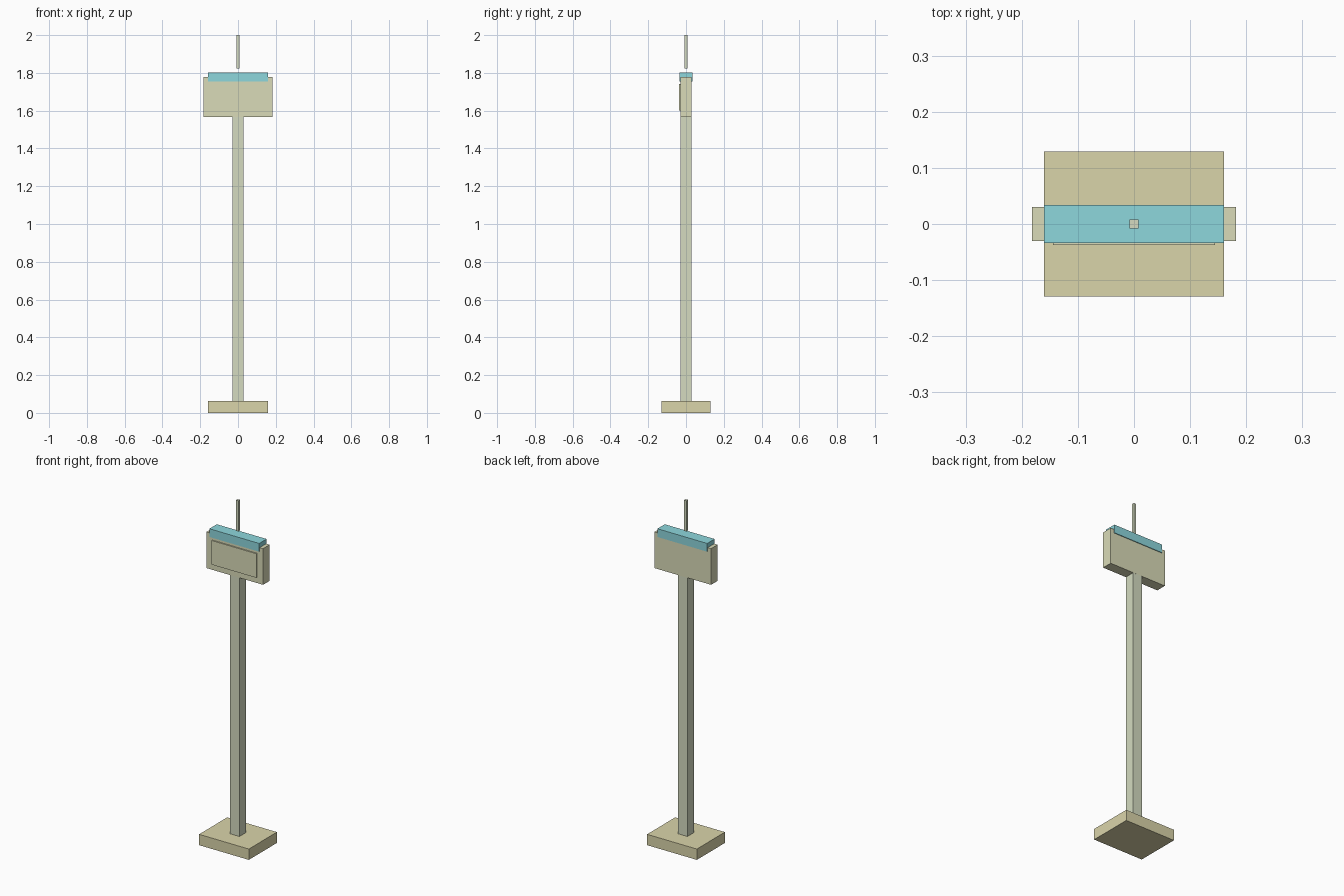
import bpy

if "Cube" in bpy.data.objects:
    bpy.data.objects.remove(bpy.data.objects["Cube"])


def material(name, rgb):
    mat = bpy.data.materials.new(name)
    mat.diffuse_color = (*rgb, 1)
    mat.use_nodes = True
    mat.node_tree.nodes["Principled BSDF"].inputs["Base Color"].default_value = mat.diffuse_color
    return mat


def box(name, x, y, z, mat):
    """Box from (min, max) ranges along each axis."""
    ranges = (x, y, z)
    centre = [(a + b) / 2 for a, b in ranges]
    bpy.ops.mesh.primitive_cube_add(size=1, location=centre)
    obj = bpy.context.object
    obj.name = name
    obj.scale = [b - a for a, b in ranges]
    bpy.ops.object.transform_apply(location=False, rotation=False, scale=True)
    obj.data.materials.append(mat)
    return obj


def sym(half):
    return (-half, half)


khaki = material("khaki", (0.70, 0.66, 0.40))
sage = material("sage", (0.66, 0.71, 0.53))
olive = material("olive", (0.70, 0.71, 0.48))
cyan = material("cyan", (0.27, 0.68, 0.72))

# Foot and upright
box("base", sym(0.16), sym(0.129), (0, 0.063), khaki)
box("post", sym(0.03), sym(0.0295), (0.063, 1.58), sage)

# Sign head with raised front panel
box("sign_head", sym(0.182), sym(0.03), (1.567, 1.777), olive)
box("front_panel", sym(0.144), (-0.037, -0.029), (1.6, 1.74), olive)

# Light bar sunk over the top of the head
box("light_bar", sym(0.16), sym(0.034), (1.755, 1.803), cyan)

# Thin square antenna hovering just above the bar
box("antenna", sym(0.008), sym(0.008), (1.822, 2.0), sage)
